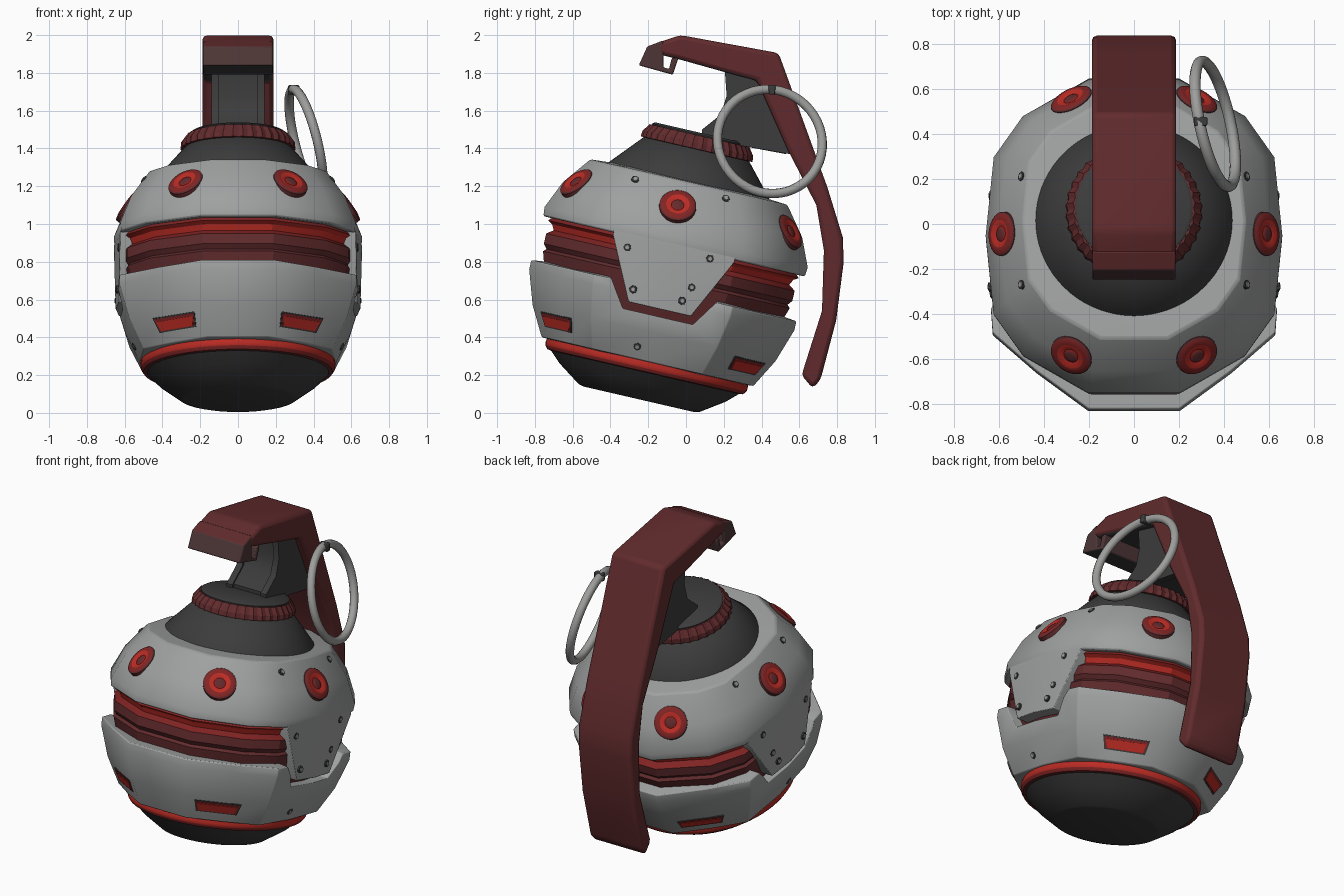
import bpy, bmesh, math
from mathutils import Vector, Matrix
from mathutils.bvhtree import BVHTree

if "Cube" in bpy.data.objects:
    bpy.data.objects.remove(bpy.data.objects["Cube"])

# Colours
def material(name, r, g, b):
    m = bpy.data.materials.new(name)
    m.use_nodes = True
    m.diffuse_color = (r, g, b, 1)
    m.node_tree.nodes["Principled BSDF"].inputs["Base Color"].default_value = (r, g, b, 1)
    return m

GREY = material("shell grey", 0.345, 0.355, 0.35)
DARK = material("charcoal", 0.045, 0.045, 0.045)
MAROON = material("dark red", 0.12, 0.024, 0.026)
CRIMSON = material("mid red", 0.22, 0.018, 0.017)
RED = material("bright red", 0.5, 0.025, 0.018)
BROWN = material("dark brown", 0.075, 0.036, 0.037)
STEEL = material("ring steel", 0.34, 0.34, 0.335)

# The body leans back; its parts are built upright in this tilted frame
TILT = Matrix.Translation((0, -0.25, 0.072)) @ Matrix.Rotation(math.radians(-13), 4, 'X')

def section(quarter):
    """Mirror a front-to-side run of points into a full closed outline."""
    half = quarter + [(x, -y) for x, y in quarter[-2::-1]]
    return half + [(-x, y) for x, y in half[::-1]]

LOWER = section([(.28, -1), (.6, -.76), (.87, -.52), (.905, 0)])
UPPER = section([(.28, -1), (.69, -.76), (.87, -.5), (.92, 0)])
CIRCLE = [(math.cos(a * math.tau / 72), math.sin(a * math.tau / 72)) for a in range(72)]
OVAL = [(x * .94, y) for x, y in CIRCLE]
RIBS = [(x * k, y * k) for i, (x, y) in enumerate(CIRCLE) for k in [1 if i % 2 else .97]]

def finish(name, bm, mats, matrix, bevel=0, angle=35):
    bmesh.ops.recalc_face_normals(bm, faces=bm.faces)
    me = bpy.data.meshes.new(name)
    bm.to_mesh(me)
    bm.free()
    ob = bpy.data.objects.new(name, me)
    bpy.context.collection.objects.link(ob)
    for m in mats:
        me.materials.append(m)
    ob.matrix_world = matrix
    bpy.ops.object.select_all(action='DESELECT')
    ob.select_set(True)
    bpy.context.view_layer.objects.active = ob
    bpy.ops.object.shade_smooth_by_angle(angle=math.radians(angle))
    if bevel:
        soften(ob, bevel, angle)
    return ob

def soften(ob, width, angle):
    b = ob.modifiers.new("soft edges", 'BEVEL')
    b.width, b.segments, b.limit_method = width, 2, 'ANGLE'
    b.angle_limit = math.radians(angle - 8)

def loft(name, rings, mats, matrix=TILT, bands={}, **kw):
    """Skin a stack of closed rings; bands maps a step to its material number."""
    bm = bmesh.new()
    vs = [[bm.verts.new(p) for p in ring] for ring in rings]
    n = len(vs[0])
    for k in range(len(vs) - 1):
        for i in range(n):
            j = (i + 1) % n
            f = bm.faces.new((vs[k][i], vs[k][j], vs[k + 1][j], vs[k + 1][i]))
            f.material_index = bands.get(k, 0)
    for cap, step in ((vs[0], 0), (vs[-1], len(vs) - 2)):
        bm.faces.new(cap).material_index = bands.get(step, 0)
    return finish(name, bm, mats, matrix, **kw)

def turned(name, outline, profile, mats, matrix=TILT, **kw):
    return loft(name, [[(x * r, y * r, h) for x, y in outline] for r, h in profile],
                mats, matrix, **kw)

def slab(name, outline, x0, x1, mats, matrix=Matrix(), **kw):
    return loft(name, [[(x, y, z) for y, z in outline] for x in (x0, x1)], mats, matrix, **kw)

# Base cap and its red trim
turned("base_cap", OVAL, [(.3, 0), (.33, .008), (.45, .09), (.525, .16), (.5, .2)], [DARK])
turned("base_trim", OVAL, [(.5, .145), (.532, .15), (.546, .168), (.549, .185), (.545, .21),
       (.5, .22)], [MAROON, CRIMSON, RED], bands={1: 1, 2: 2, 3: 2})

# Red core band with a bright upper groove
turned("core_band", UPPER, [(.55, .3), (.61, .45), (.645, .57), (.67, .65), (.655, .665),
       (.675, .69), (.675, .745), (.64, .77), (.655, .8), (.68, .815), (.64, .86)],
       [MAROON, RED, CRIMSON], bands={6: 2, 7: 1, 8: 1, 9: 2}, angle=25)

# Lower shell, notched on both sides
lower = turned("lower_shell", LOWER, [(.5, .2), (.575, .205), (.66, .36), (.72, .54),
               (.72, .59), (.6, .605)], [GREY], angle=45)
notch = slab("notch_cutter", [(-.19, .45), (.19, .45), (.29, .6), (.36, .72), (-.36, .72), (-.29, .6)],
             -1, 1, [GREY], TILT)
notch.hide_render = True
notch.hide_set(True)
cut = lower.modifiers.new("notch", 'BOOLEAN')
cut.operation, cut.object, cut.solver = 'DIFFERENCE', notch, 'EXACT'
soften(lower, .012, 45)

# Upper shell and the side panels that continue it downwards
upper = turned("upper_shell", UPPER, [(.6, .84), (.71, .83), (.715, .88), (.65, 1.03),
               (.535, 1.18), (.4, 1.19)], [GREY], bevel=.01, angle=42)
shells = [lower, upper]
for side, s in (("left", 1), ("right", -1)):
    rows = [(.49, .17, .648), (.82, .33, .657), (.87, .33, .652)]
    shells.append(loft(side + "_panel", [[(s * .45, -v, w), (s * (x - v * .1), -v, w),
                  (s * x, 0, w), (s * (x - v * .1), v, w), (s * .45, v, w)]
                  for w, v, x in rows], [GREY], bevel=.004, angle=42))

# Neck, ribbed collar and top plate
turned("neck_cone", CIRCLE, [(.44, 1.16), (.435, 1.19), (.285, 1.36), (.25, 1.37)], [DARK])
turned("ribbed_collar", RIBS, [(.27, 1.355), (.305, 1.36), (.302, 1.39), (.272, 1.432)],
       [MAROON], angle=20)
turned("top_plate", CIRCLE, [(.26, 1.4), (.26, 1.438), (.245, 1.448)], [DARK])

# Frames that sit details on the shell surface, x along the surface and z outward
trees = [BVHTree.FromPolygons([v.co for v in o.data.vertices],
         [p.vertices for p in o.data.polygons]) for o in shells]

def seat(start, direction):
    hits = [t.ray_cast(Vector(start), Vector(direction)) for t in trees]
    loc, nor, _, _ = min((h for h in hits if h[0]), key=lambda h: h[3])
    if nor.dot(Vector(direction)) > 0:
        nor = -nor
    across = Vector((0, 0, 1)).cross(nor).normalized()
    rot = Matrix((across, nor.cross(across), nor)).transposed().to_4x4()
    return TILT @ Matrix.Translation(loc) @ rot

# Round red lights: thin dark seam, mid red rim, bright dish, dark centre
for i, (x, y) in enumerate([(.27, .565), (-.27, .565), (.59, -.03), (-.59, -.03),
                            (.27, -.565), (-.27, -.565)]):
    out = Vector((x, y, 0)).normalized()
    place = seat(out * 2 + Vector((0, 0, 1.045)), -out)
    turned(f"light_{i}", CIRCLE[::2], [(.1, -.03), (.098, .004), (.09, .01), (.062, .016),
           (.034, .007), (.026, .012), (.012, .014)], [MAROON, CRIMSON, RED, DARK], place,
           bands={1: 0, 2: 1, 3: 2, 4: 1, 5: 0})

# Slanted red slots in the lower shell
def plate(name, w, low, high, z, mat, place):
    loft(name, [[(-w * .87, low, k), (w * .87, low, k), (w, high, k), (-w, high, k)]
         for k in (z - .006, z)], [mat], place)

for i, (sx, sy) in enumerate([(1, 1), (1, -1), (-1, 1), (-1, -1)]):
    out = Vector((.34 * sx, .53 * sy, 0)).normalized()
    place = seat(out * 2 + Vector((0, 0, .3)), -out)
    plate(f"slot_frame_{i}", .138, -.042, .042, .003, DARK, place)
    plate(f"slot_shade_{i}", .13, -.035, .035, .005, CRIMSON, place)
    plate(f"slot_light_{i}", .12, -.032, .02, .007, RED, place)

# Small bolts on both sides
for s in (1, -1):
    for i, (v, w) in enumerate([(-.28, 1.13), (.21, 1.14), (-.24, .77), (.2, .81), (-.16, .56),
                                (.14, .64), (.107, .56), (-.07, .27)]):
        place = seat((s * 2, v, w), (-s, 0, 0))
        turned(f"bolt_{i}_{'left' if s > 0 else 'right'}", CIRCLE[::9],
               [(.022, -.008), (.021, .004), (.014, .005), (.012, .008)], [DARK, STEEL], place,
               bands={2: 1})

# Lever with a dark underside near the hook
lever = slab("lever", [(-.15, 1.96), (-.03, 2), (.49, 1.905), (.75, 1.19), (.83, .93), (.835, .8),
             (.795, .49), (.712, .175), (.67, .13), (.612, .2), (.72, .54), (.73, .86), (.69, 1.1),
             (.54, 1.39), (.375, 1.76), (.22, 1.8), (-.03, 1.87), (-.15, 1.9)],
             -.187, .187, [MAROON, DARK], bevel=.022)
for f in lever.data.polygons:
    if f.normal.z < -.5 and f.center.z > 1.7:
        f.material_index = 1

# Hook at the lever tip: red above, dark below
hook = slab("lever_hook", [(-.25, 1.84), (-.205, 1.94), (-.12, 1.972), (-.12, 1.83), (-.09, 1.82),
            (-.075, 1.88), (-.04, 1.88), (-.07, 1.79)], -.185, .185, [BROWN, MAROON, DARK],
            bevel=.008)
for f in hook.data.polygons:
    if f.normal.z > .6 and f.center.z > 1.9:
        f.material_index = 1
    elif f.normal.z < -.6:
        f.material_index = 2

# Stem under the lever with raised side rails
stem = [(.22, 1.82), (.23, 1.68), (.2, 1.58), (.1, 1.5), (.1, 1.45), (.53, 1.37), (.38, 1.78)]
slab("stem", stem, -.1, .1, [DARK])
for s in (1, -1):
    slab("stem_rail_" + ("left" if s > 0 else "right"),
         [(y + .02 if y > .3 else y - .015, z) for y, z in stem], s * .1, s * .14, [DARK])

# Pull ring and its clasp
turn = Vector((1, .22, .25)).to_track_quat('Z', 'Y')
bpy.ops.mesh.primitive_torus_add(location=(.36, .444, 1.437), rotation=turn.to_euler(),
                                 major_radius=.284, minor_radius=.025,
                                 major_segments=48, minor_segments=10)
ring = bpy.context.object
ring.name = "pull_ring"
ring.data.materials.append(STEEL)
bpy.ops.object.shade_smooth()
slab("ring_clasp", [(.44, 1.685), (.47, 1.685), (.475, 1.735), (.435, 1.735)], .265, .325,
     [DARK], bevel=.006)
